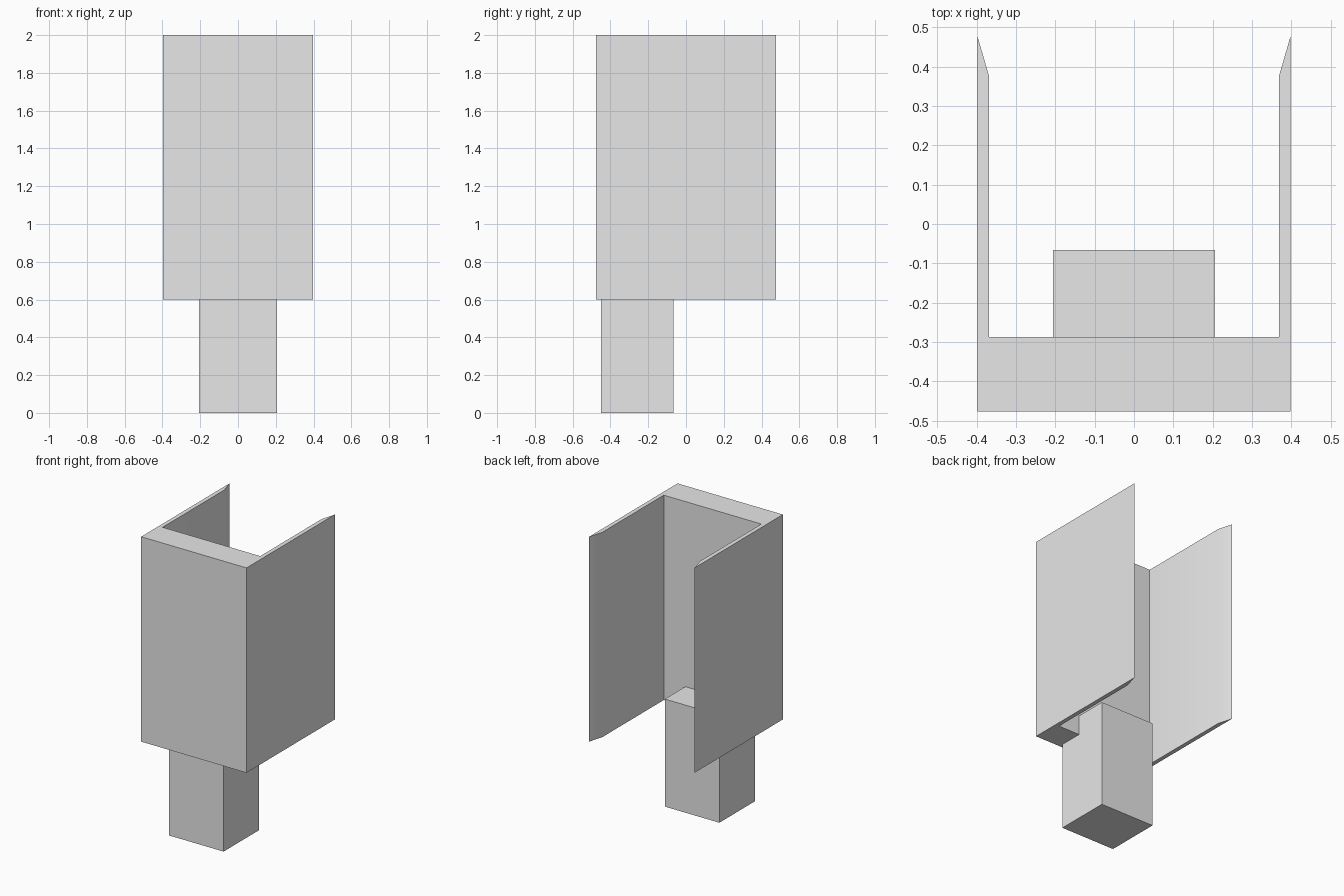
import bpy
import bmesh

cube = bpy.data.objects.get("Cube")
if cube:
    bpy.data.objects.remove(cube, do_unlink=True)

grey = bpy.data.materials.new("light_grey")
grey.use_nodes = True
grey.diffuse_color = (0.8, 0.8, 0.8, 1)
grey.node_tree.nodes["Principled BSDF"].inputs["Base Color"].default_value = grey.diffuse_color


def extrude_outline(name, outline, bottom, top):
    """Solid made by raising a closed xy outline from bottom to top."""
    bm = bmesh.new()
    face = bm.faces.new([bm.verts.new((x, y, bottom)) for x, y in outline])
    raised = bmesh.ops.extrude_face_region(bm, geom=[face])["geom"]
    verts = [v for v in raised if isinstance(v, bmesh.types.BMVert)]
    bmesh.ops.translate(bm, verts=verts, vec=(0, 0, top - bottom))
    bmesh.ops.recalc_face_normals(bm, faces=bm.faces)
    mesh = bpy.data.meshes.new(name)
    bm.to_mesh(mesh)
    bm.free()
    mesh.materials.append(grey)
    obj = bpy.data.objects.new(name, mesh)
    bpy.context.collection.objects.link(obj)
    return obj


def mirrored(half):
    """Close a left-side outline with its reflection across x = 0."""
    return half + [(-x, y) for x, y in reversed(half)]


# U-shaped channel: thick front plate, thin side walls with tapered rear tips
channel = extrude_outline(
    "channel_housing",
    mirrored([(0.398, -0.477), (0.398, 0.477), (0.369, 0.377), (0.369, -0.287)]),
    0.6, 2.0)

# Square post set into the front plate and rising a little above its lower edge
post = extrude_outline(
    "support_post", mirrored([(0.206, -0.45), (0.206, -0.066)]), 0.0, 0.735)

# Soften only the shallow bend at the wall tips
bpy.ops.object.select_all(action="DESELECT")
channel.select_set(True)
bpy.context.view_layer.objects.active = channel
bpy.ops.object.shade_smooth_by_angle()
